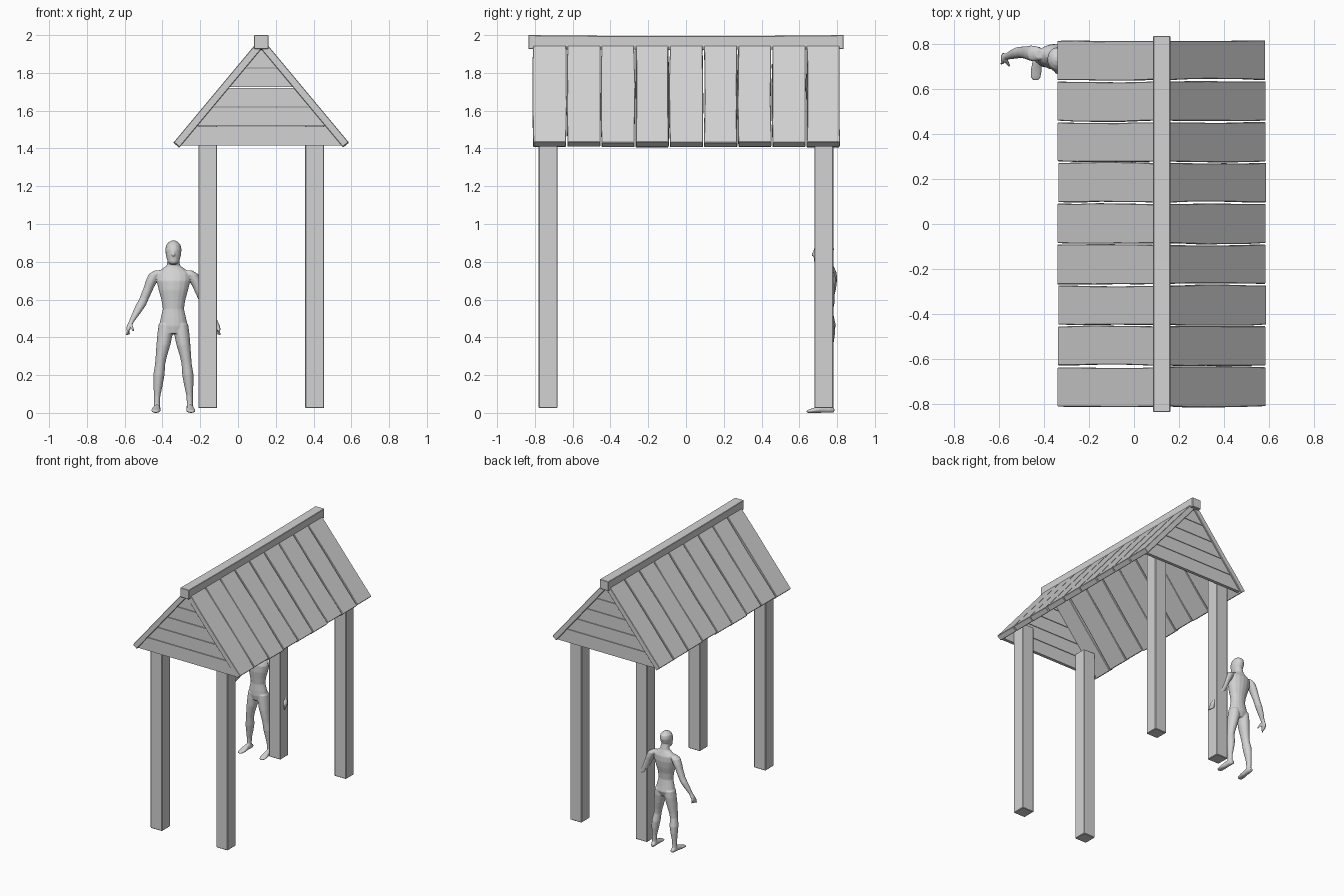
import bpy, bmesh, math, random
from mathutils import Vector

random.seed(4)
CX = 0.123                      # centre line of the shelter
MX = -0.342                     # centre line of the figure

grey = bpy.data.materials.new("plain grey")
grey.diffuse_color = (0.65, 0.65, 0.65, 1)


def finish(bm, name):
    bmesh.ops.recalc_face_normals(bm, faces=bm.faces[:])
    me = bpy.data.meshes.new(name)
    bm.to_mesh(me)
    bm.free()
    ob = bpy.data.objects.new(name, me)
    bpy.context.collection.objects.link(ob)
    me.materials.append(grey)
    return ob


def skin(bm, rings):
    """Bridge a list of equal point rings and cap both ends."""
    vs = [[bm.verts.new(p) for p in r] for r in rings]
    n = len(vs[0])
    for a, b in zip(vs, vs[1:]):
        for i in range(n):
            j = (i + 1) % n
            bm.faces.new((a[i], a[j], b[j], b[i]))
    bm.faces.new(vs[0])
    bm.faces.new(vs[-1][::-1])


def bevel(ob, w):
    m = ob.modifiers.new("edge", 'BEVEL')
    m.width = w
    m.segments = 1


# posts
for fb, y in (("front", -0.73), ("back", 0.73)):
    for side, x in (("left", -0.16), ("right", 0.406)):
        bm = bmesh.new()
        skin(bm, [[(x + a * 0.05, y + b * 0.05, z) for a, b in
                   ((-1, -1), (1, -1), (1, 1), (-1, 1))] for z in (0.025, 1.53)])
        bevel(finish(bm, f"{fb}_{side}_post"), 0.004)

# ridge beam, sagging very slightly
bm = bmesh.new()
skin(bm, [[(CX + a * 0.038, y, z - 0.005 * (1 - (y / 0.835) ** 2)) for a, z in
           ((-1, 1.927), (1, 1.927), (1, 2.0), (-1, 2.0))]
          for y in [-0.835 + 0.167 * i for i in range(11)]])
bevel(finish(bm, "ridge_beam"), 0.003)

# roof planks with uneven edges
STEP = 1.63 / 9
for s, side in ((-1, "left"), (1, "right")):
    for k in range(9):
        y0 = -0.813 + k * STEP
        bow0, bow1 = random.uniform(-0.005, 0.005), random.uniform(-0.005, 0.005)
        trim = random.uniform(-0.004, 0.004)
        rings = []
        for i in range(6):
            t = i / 5
            run = trim + (0.672 - trim) * t
            d, z = 0.463 - 0.64 * run, 1.433 + 0.768 * run
            wave = math.sin(math.pi * t)
            a = y0 + 0.003 + bow0 * wave + random.uniform(-0.001, 0.002)
            b = y0 + STEP - 0.003 + bow1 * wave + random.uniform(-0.002, 0.001)
            rings.append([(CX + s * d, a, z), (CX + s * d, b, z),
                          (CX + s * (d - 0.031), b, z - 0.026),
                          (CX + s * (d - 0.031), a, z - 0.026)])
        bm = bmesh.new()
        skin(bm, rings)
        bevel(finish(bm, f"{side}_roof_plank_{k + 1}"), 0.003)

# gable boards
levels = [1.415, 1.52, 1.622, 1.725, 1.828, 1.922]
for fb, y in (("front", -0.79), ("back", 0.79)):
    for k, (z0, z1) in enumerate(zip(levels, levels[1:])):
        z1 -= 0.004
        w0, w1 = [(1.93 - z) / 1.2 for z in (z0, z1)]
        bm = bmesh.new()
        skin(bm, [[(CX - w0, yy, z0), (CX + w0, yy, z0), (CX + w1, yy, z1), (CX - w1, yy, z1)]
                  for yy in (y - 0.012, y + 0.012)])
        finish(bm, f"{fb}_gable_board_{k + 1}")

# standing figure: overlapping lofts fused by a voxel remesh
fig = bmesh.new()


def loft(rows, n=16):
    """Level oval rings: (x, y, z, x radius, y radius)."""
    skin(fig, [[(x + rx * math.cos(2 * math.pi * i / n), y + ry * math.sin(2 * math.pi * i / n), z)
                for i in range(n)] for x, y, z, rx, ry in rows])


def tube(p, q, r0, r1, n=8):
    """Tapered round limb between two points."""
    p, q = Vector(p), Vector(q)
    ax = (q - p).normalized()
    u = ax.orthogonal().normalized()
    v = ax.cross(u)
    skin(fig, [[c + r * (u * math.cos(2 * math.pi * i / n) + v * math.sin(2 * math.pi * i / n))
                for i in range(n)] for c, r in ((p, r0), (q, r1), (q + ax * r1 * 0.7, r1 * 0.5))])


# torso and neck
loft([(MX, y, z, rx, ry) for z, rx, y, ry in (
    (0.42, 0.05, 0.738, 0.04), (0.46, 0.076, 0.742, 0.052), (0.50, 0.068, 0.738, 0.047),
    (0.55, 0.056, 0.735, 0.041), (0.60, 0.064, 0.735, 0.046), (0.65, 0.078, 0.738, 0.055),
    (0.70, 0.09, 0.742, 0.058), (0.74, 0.088, 0.75, 0.048), (0.763, 0.06, 0.752, 0.036),
    (0.78, 0.035, 0.75, 0.031), (0.83, 0.029, 0.738, 0.030))])
# head and nose
loft([(MX, y, z, rx, ry) for z, rx, y, ry in (
    (0.787, 0.018, 0.706, 0.02), (0.80, 0.031, 0.714, 0.036), (0.835, 0.040, 0.725, 0.050),
    (0.865, 0.043, 0.730, 0.054), (0.89, 0.038, 0.733, 0.047), (0.905, 0.024, 0.733, 0.030),
    (0.913, 0.008, 0.733, 0.010))])
tube((MX, 0.681, 0.858), (MX, 0.672, 0.836), 0.006, 0.009)

for s in (-1, 1):
    # legs
    loft([(MX + s * d, y, z, rx, ry) for d, y, z, rx, ry in (
        (0.040, 0.742, 0.47, 0.038, 0.045), (0.044, 0.742, 0.42, 0.041, 0.047),
        (0.053, 0.738, 0.36, 0.037, 0.043), (0.064, 0.736, 0.30, 0.030, 0.035),
        (0.070, 0.737, 0.26, 0.027, 0.031), (0.077, 0.746, 0.20, 0.030, 0.035),
        (0.081, 0.750, 0.15, 0.025, 0.030), (0.086, 0.752, 0.09, 0.017, 0.021),
        (0.087, 0.752, 0.05, 0.016, 0.020), (0.087, 0.752, 0.01, 0.018, 0.022))])
    # feet
    skin(fig, [[(MX + s * d + r * math.cos(a), y, z + h * math.sin(a))
                for a in [math.pi * i / 6 for i in range(12)]] for y, d, r, z, h in (
        (0.785, 0.084, 0.011, 0.014, 0.011), (0.765, 0.086, 0.018, 0.022, 0.022),
        (0.72, 0.089, 0.020, 0.022, 0.022), (0.68, 0.092, 0.025, 0.014, 0.014),
        (0.65, 0.094, 0.022, 0.009, 0.009), (0.639, 0.094, 0.013, 0.007, 0.006))])
    # arms and palms
    loft([(MX + s * d, y, z, rx, ry) for d, y, z, rx, ry in (
        (0.075, 0.755, 0.755, 0.022, 0.022), (0.098, 0.756, 0.735, 0.033, 0.034),
        (0.115, 0.758, 0.70, 0.031, 0.034), (0.132, 0.760, 0.66, 0.027, 0.029),
        (0.155, 0.762, 0.605, 0.025, 0.025), (0.172, 0.760, 0.57, 0.027, 0.025),
        (0.195, 0.753, 0.53, 0.022, 0.021), (0.222, 0.743, 0.483, 0.014, 0.014),
        (0.234, 0.738, 0.46, 0.013, 0.021), (0.240, 0.734, 0.438, 0.010, 0.022))])
    # fingers and thumb
    for k in range(4):
        y = 0.716 + 0.0125 * k
        tube((MX + s * 0.239, y, 0.445), (MX + s * (0.246 - 0.004 * k), y - 0.004, 0.412 + 0.002 * k),
             0.007, 0.005)
    tube((MX + s * 0.226, 0.726, 0.468), (MX + s * 0.212, 0.702, 0.436), 0.009, 0.006)

body = finish(fig, "standing_figure")
rm = body.modifiers.new("fuse", 'REMESH')
rm.mode = 'VOXEL'
rm.voxel_size = 0.004
rm.use_smooth_shade = True
sm = body.modifiers.new("soften", 'SMOOTH')
sm.factor = 0.5
sm.iterations = 4
